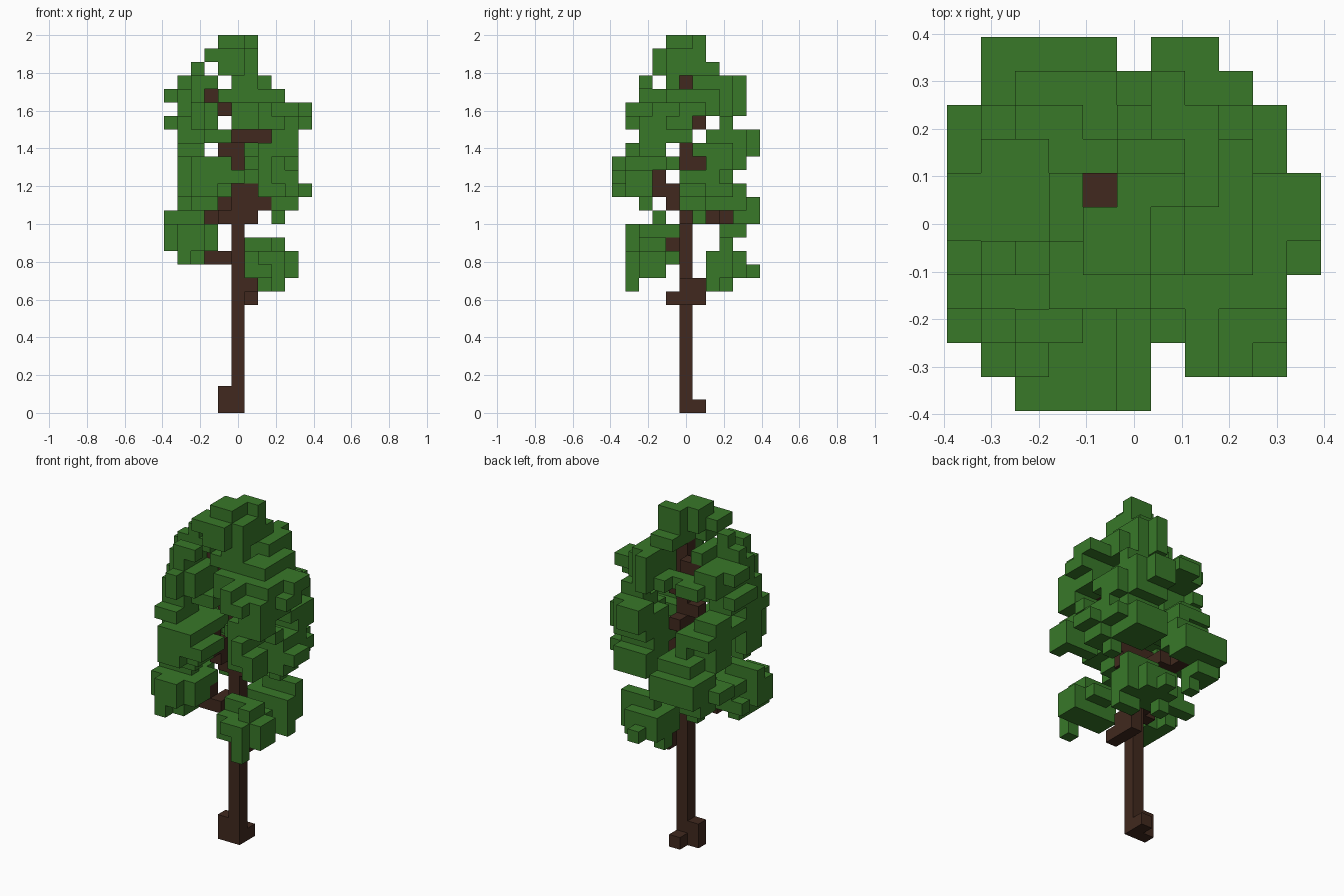
import bpy
import bmesh
from mathutils import Vector

default_cube = bpy.data.objects.get("Cube")
if default_cube:
    bpy.data.objects.remove(default_cube, do_unlink=True)

CELL = 2 / 28  # edge length of one block
AXES = [Vector(a) for a in ((1, 0, 0), (0, 1, 0), (0, 0, 1))]


def make_material(name, colour):
    material = bpy.data.materials.new(name)
    material.use_nodes = True
    material.diffuse_color = (*colour, 1)
    material.node_tree.nodes["Principled BSDF"].inputs["Base Color"].default_value = (*colour, 1)
    return material


bark = make_material("bark_brown", (0.052, 0.022, 0.013))
leaf = make_material("leaf_green", (0.040, 0.188, 0.022))

parts = []        # (name, material, cells)
filled = set()    # every occupied cell of the tree


def blocks(name, material, *boxes):
    """Collect the cells of boxes given as inclusive ranges: x, x, y, y, z, z."""
    cells = set()
    for x0, x1, y0, y1, z0, z1 in boxes:
        cells.update((x, y, z)
                     for x in range(x0, x1 + 1)
                     for y in range(y0, y1 + 1)
                     for z in range(z0, z1 + 1))
    cells -= filled
    filled.update(cells)
    parts.append((name, material, cells))


def build(name, material, cells):
    """Make a mesh of the exposed block faces only."""
    bm = bmesh.new()
    for cell in sorted(cells):
        centre = Vector(cell) + AXES[2] / 2
        for i, axis in enumerate(AXES):
            u, v = AXES[(i + 1) % 3] / 2, AXES[(i + 2) % 3] / 2
            for sign in (1, -1):
                normal = axis * sign
                neighbour = tuple(int(c) for c in Vector(cell) + normal)
                if neighbour in filled:
                    continue
                middle = centre + normal / 2
                corners = [middle - u - v, middle + u - v, middle + u + v, middle - u + v]
                bm.faces.new([bm.verts.new(c * CELL) for c in corners[::sign]])
    bmesh.ops.remove_doubles(bm, verts=bm.verts, dist=CELL / 100)
    mesh = bpy.data.meshes.new(name)
    bm.to_mesh(mesh)
    bm.free()
    mesh.materials.append(material)
    bpy.context.collection.objects.link(bpy.data.objects.new(name, mesh))


# Trunk with its root stubs
blocks("trunk", bark,
       (0, 0, 0, 0, 0, 24),
       (-1, -1, 0, 0, 0, 1),
       (0, 0, 1, 1, 0, 0))

# Branches, from the lowest up
blocks("low_branches", bark,
       (1, 1, -1, -1, 8, 8),
       (1, 1, 0, 1, 8, 9),
       (-1, -1, -1, 0, 11, 11),
       (-2, -2, -1, -1, 11, 12))
blocks("middle_branches", bark,
       (-1, 1, 0, 0, 14, 15),
       (1, 1, 0, 0, 16, 16),
       (2, 2, 0, 0, 15, 15),
       (-2, -1, 1, 2, 14, 14),
       (-2, -2, 3, 3, 14, 14),
       (-1, -1, -1, -1, 15, 16),
       (-1, -1, -2, -2, 16, 17))
blocks("high_branches", bark,
       (0, 0, 1, 1, 18, 18),
       (-1, -1, 0, 0, 19, 19),
       (0, 2, -1, -1, 20, 20),
       (0, 0, 1, 1, 21, 21),
       (-1, -1, 0, 1, 22, 22),
       (-1, -1, 1, 1, 23, 23),
       (-2, -2, 0, 1, 23, 23))

# Low leaf clusters
blocks("low_front_left_leaves", leaf,
       (1, 3, -3, -2, 10, 11),
       (1, 2, -2, -2, 12, 12),
       (3, 3, -3, -2, 12, 12),
       (4, 4, -3, -2, 10, 11),
       (2, 3, -4, -1, 11, 11),
       (3, 3, -4, -4, 9, 10))
blocks("low_back_leaves", leaf,
       (0, 2, 2, 4, 10, 11),
       (3, 3, 2, 3, 10, 11),
       (2, 3, 2, 2, 9, 9),
       (0, 0, 3, 3, 9, 9),
       (1, 1, 5, 5, 10, 10),
       (1, 3, 3, 3, 12, 12))
blocks("low_front_right_leaves", leaf,
       (-4, -3, -3, -2, 11, 13),
       (-4, -4, -4, -1, 11, 11),
       (-5, -2, -3, -2, 12, 13),
       (-4, -3, -4, -4, 12, 13),
       (-4, -2, -1, -1, 13, 13),
       (-4, -3, 0, 0, 12, 13),
       (-5, -5, 0, 0, 12, 12),
       (-5, -3, -2, -2, 14, 14))

# Middle leaf clusters
blocks("middle_back_right_leaves", leaf,
       (-4, -3, 3, 4, 13, 13),
       (-3, -3, 3, 3, 12, 12),
       (-4, -1, 4, 5, 14, 15),
       (-4, -1, 3, 4, 15, 15),
       (-3, -1, 2, 4, 16, 16),
       (-5, -3, 2, 3, 14, 14),
       (-4, -3, 1, 2, 16, 17),
       (-2, -2, 1, 3, 17, 18),
       (-4, -3, 0, 3, 18, 18),
       (-4, -3, 1, 2, 19, 19))
blocks("middle_front_right_leaves", leaf,
       (-3, -1, -4, -3, 16, 18),
       (-3, -1, -5, -5, 17, 18),
       (-2, 0, -5, -4, 17, 17),
       (-3, -2, -5, -5, 16, 16),
       (-3, -2, -3, -3, 15, 15),
       (0, 0, -3, -3, 17, 17),
       (-4, -4, -3, -2, 16, 18),
       (-4, -1, -3, -1, 18, 18),
       (-4, -3, -4, -2, 19, 19))
blocks("middle_front_left_leaves", leaf,
       (2, 3, -3, -3, 16, 18),
       (4, 4, -4, -3, 16, 17),
       (3, 3, -4, -4, 17, 18),
       (1, 3, -2, -1, 18, 18),
       (4, 4, -1, -1, 18, 18),
       (2, 4, -3, -2, 19, 19))
blocks("middle_left_leaves", leaf,
       (3, 4, 0, 1, 15, 15),
       (3, 3, 1, 1, 14, 14),
       (2, 5, 0, 1, 16, 16),
       (1, 4, 0, 2, 17, 17))
blocks("middle_back_left_leaves", leaf,
       (1, 4, 2, 3, 16, 16),
       (1, 3, 2, 4, 15, 16),
       (1, 3, 2, 3, 17, 17),
       (1, 4, 2, 3, 18, 19),
       (1, 3, 4, 4, 18, 20),
       (1, 2, 5, 5, 19, 20),
       (2, 4, 1, 1, 19, 19),
       (2, 3, 2, 3, 20, 20))

# Upper leaf clusters
blocks("upper_front_leaves", leaf,
       (0, 2, -2, -1, 21, 22),
       (2, 3, -4, -2, 21, 21),
       (2, 2, -4, -3, 22, 22),
       (3, 4, -3, 0, 20, 20),
       (3, 4, -2, 0, 21, 22),
       (4, 4, -3, -3, 21, 21),
       (5, 5, -1, 0, 21, 21),
       (5, 5, 0, 1, 22, 22),
       (-1, 1, -1, -1, 23, 23),
       (2, 3, -1, 0, 23, 23))
blocks("upper_right_leaves", leaf,
       (-4, -3, -2, 0, 20, 23),
       (-4, -3, -3, -3, 20, 21),
       (-2, -2, -3, 0, 21, 22),
       (-3, -3, -4, -3, 21, 22),
       (-2, -1, -2, -1, 20, 20),
       (-5, -5, -1, 1, 21, 21),
       (-5, -5, 0, 1, 23, 23),
       (-4, -3, 1, 2, 22, 23),
       (-3, -2, 2, 3, 22, 22),
       (-4, -2, -1, -1, 24, 24),
       (-3, -3, -3, -3, 23, 24),
       (-2, -2, -3, -3, 24, 24),
       (-2, -2, 0, 1, 24, 24),
       (-3, -3, -1, -1, 25, 25))
blocks("upper_back_leaves", leaf,
       (1, 2, 1, 3, 22, 24),
       (-1, 0, 2, 2, 22, 22),
       (0, 0, 3, 3, 22, 22),
       (1, 1, 4, 4, 22, 24),
       (3, 3, 0, 2, 22, 23),
       (4, 4, 1, 1, 22, 22),
       (2, 3, 3, 3, 21, 21))

# Crown at the very top
blocks("crown_leaves", leaf,
       (0, 1, -1, -1, 24, 24),
       (0, 1, -1, 1, 25, 26),
       (0, 1, 2, 2, 25, 25),
       (-1, 0, -2, -1, 25, 26),
       (-1, 0, -1, 0, 26, 27),
       (0, 1, 1, 1, 27, 27),
       (-2, -2, -2, -1, 26, 26))

for part in parts:
    build(*part)
